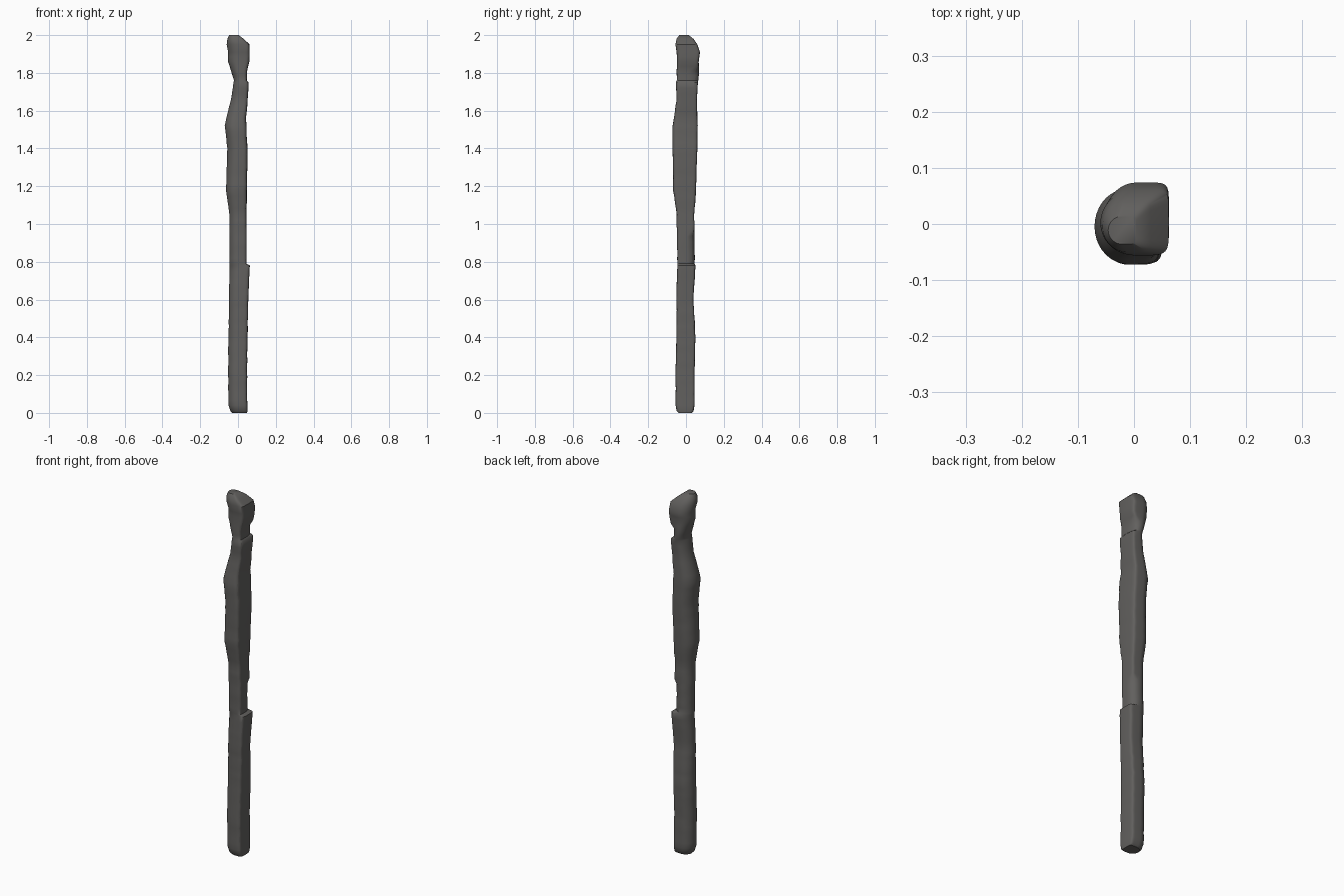
import bpy
import bmesh
import math
import random

random.seed(4)

# Remove the default object only
default = bpy.data.objects.get("Cube")
if default:
    bpy.data.objects.remove(default, do_unlink=True)

# One weathered colour for the whole post
weathered = bpy.data.materials.new("weathered grey")
weathered.use_nodes = True
colour = (0.121, 0.117, 0.112, 1)
weathered.diffuse_color = colour
weathered.node_tree.nodes["Principled BSDF"].inputs["Base Color"].default_value = colour

# Post outline, in hundredths: height, left, right, front, back
OUTLINE = [
    (0, -3, 4.8, -4, 3), (1, -4, 5, -5, 4), (4, -5, 5, -5.5, 4.5),
    (22, -5.3, 4.8, -5.5, 4.5), (40, -5, 5, -5, 5), (60, -4.8, 5.5, -5, 4),
    (78, -4.5, 6.3, -4.6, 5), (79, -4.5, 4.6, -4.5, 4.6),
    (105, -4.6, 4.4, -5, 4.4), (118, -6.4, 4.8, -6.8, 5.3),
    (140, -5.6, 5, -7, 6), (152, -7, 4.5, -7.2, 6.2), (156, -6.2, 4.2, -6.5, 6),
    (166, -3.6, 5.2, -5, 5.8), (175, -2.3, 5.6, -5.2, 6.2),
    (176, -2.2, 4.6, -5, 6.6), (181, -3.6, 4.8, -5, 6.8),
    (186, -5.4, 6, -4.8, 6.8), (191, -5.2, 6.2, -5, 7.4),
    (195, -6, 6.2, -5.6, 6), (198, -5.6, 3, -5, 4), (200, -4.6, 0.4, -3.6, 1.4),
]
# Heights where the back corner has broken away
WORN = ((78.5, 95), (175.5, 183))
SEGMENTS = 36
CORNERS = (SEGMENTS // 8, SEGMENTS - SEGMENTS // 8)


def densify(rows, step):
    """Insert evenly spaced rows between the outline rows."""
    result = []
    for low, high in zip(rows, rows[1:]):
        count = max(1, round((high[0] - low[0]) / step))
        for i in range(count):
            t = i / count
            result.append([a + (b - a) * t for a, b in zip(low, high)])
    return result + [list(rows[-1])]


def section_point(row, index, wobble):
    """Round on the left half, nearly square on the right half."""
    z, left, right, front, back = row
    angle = math.tau * (index + wobble) / SEGMENTS
    c, s = math.cos(angle), math.sin(angle)
    if c < 0:
        power = 1
    elif s < 0:
        power = 0.35
    else:
        power = 0.9 if any(low < z < high for low, high in WORN) else 0.27
    mid_x, mid_y = (left + right) / 2, (front + back) / 2
    x = mid_x + (right - left) / 2 * math.copysign(abs(c) ** power, c)
    y = mid_y + (back - front) / 2 * math.copysign(abs(s) ** power, s)
    return x / 100, y / 100, z / 100


# Post body, lofted through the sections
bm = bmesh.new()
rings = []
for row in densify(OUTLINE, 3):
    if 4 < row[0] < 190:
        row[1:] = [v + random.uniform(-0.12, 0.12) for v in row[1:]]
    wobble = random.uniform(-0.4, 0.4)
    # Let only the corner points wander, so the cracks run unevenly
    ring = []
    for i in range(SEGMENTS):
        near = any(abs(i - k) <= 1 for k in CORNERS)
        ring.append(bm.verts.new(section_point(row, i, wobble if near else 0)))
    rings.append(ring)

for lower, upper in zip(rings, rings[1:]):
    for i in range(SEGMENTS):
        j = (i + 1) % SEGMENTS
        bm.faces.new((lower[i], lower[j], upper[j], upper[i]))

bm.faces.new(list(reversed(rings[0])))
bm.faces.new(rings[-1])
bmesh.ops.recalc_face_normals(bm, faces=bm.faces)

# Open hairline cracks along both right-hand corners
seams = []
for corner in CORNERS:
    column = [ring[corner] for ring in rings[:-3]]
    seams += [bm.edges.get(pair) for pair in zip(column, column[1:])]
bmesh.ops.split_edges(bm, edges=seams)

mesh = bpy.data.meshes.new("post")
bm.to_mesh(mesh)
bm.free()
mesh.materials.append(weathered)
post = bpy.data.objects.new("post", mesh)
bpy.context.collection.objects.link(post)

# Smooth shading with the hard corners kept
bpy.ops.object.select_all(action="DESELECT")
post.select_set(True)
bpy.context.view_layer.objects.active = post
bpy.ops.object.shade_smooth_by_angle(angle=math.radians(40))
